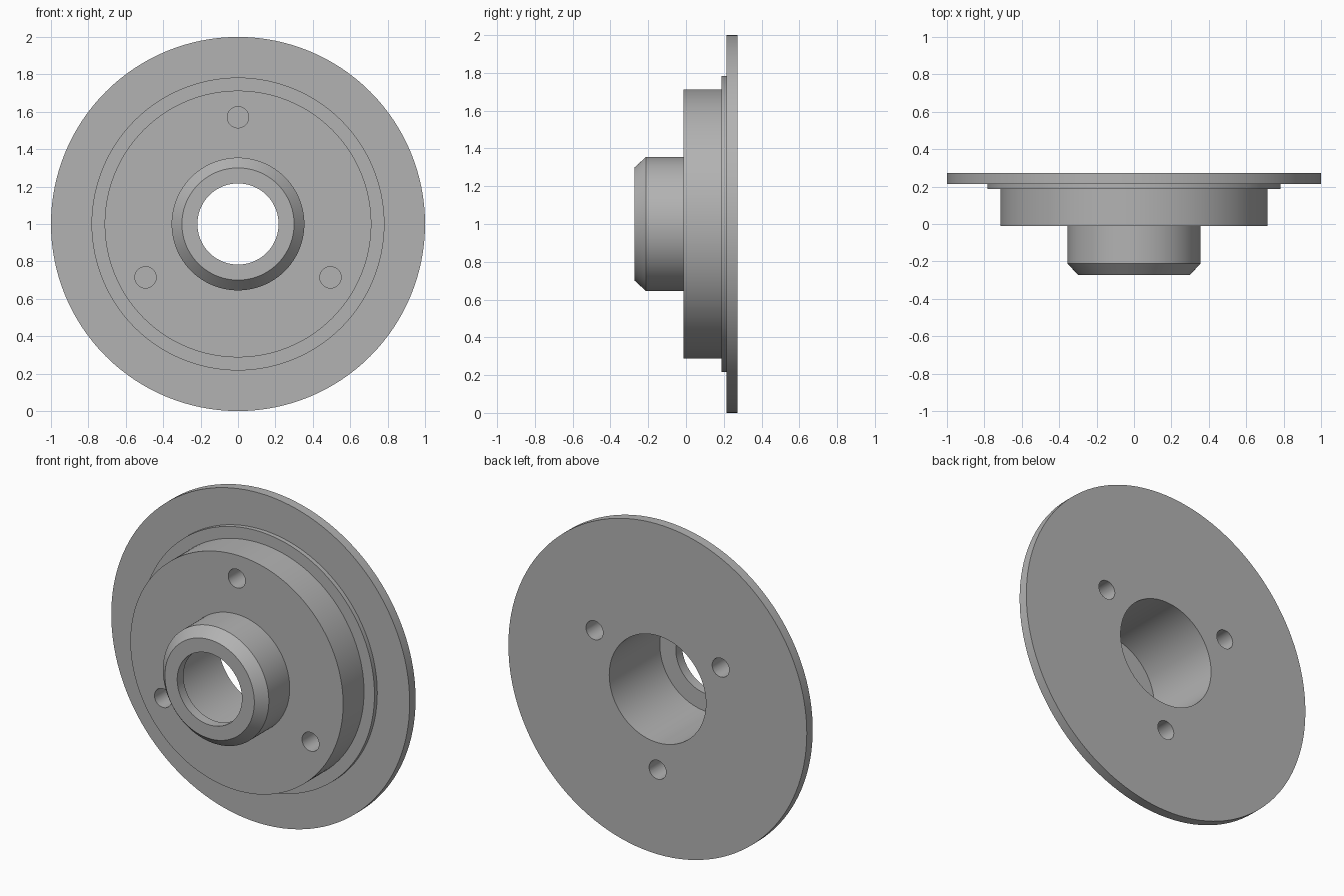
import bpy, bmesh, math
from mathutils import Matrix, Vector

cube = bpy.data.objects.get("Cube")
if cube:
    bpy.data.objects.remove(cube, do_unlink=True)

GREY = (0.45, 0.45, 0.45, 1)
metal = bpy.data.materials.new("plain grey")
metal.use_nodes = True
metal.diffuse_color = GREY
metal.node_tree.nodes["Principled BSDF"].inputs["Base Color"].default_value = GREY

FRONT, BACK = -0.272, 0.272
CENTRE = Vector((0, 0, 1))


def make_object(name, bm):
    bmesh.ops.recalc_face_normals(bm, faces=bm.faces)
    mesh = bpy.data.meshes.new(name)
    bm.to_mesh(mesh)
    bm.free()
    mesh.materials.append(metal)
    obj = bpy.data.objects.new(name, mesh)
    bpy.context.collection.objects.link(obj)
    return obj


def lathe(name, profile, steps=128):
    """Turn a closed (radius, y) profile about the front-to-back axis."""
    bm = bmesh.new()
    verts = [bm.verts.new((r, y, CENTRE.z)) for r, y in profile]
    edges = [bm.edges.new((a, b)) for a, b in zip(verts, verts[1:] + verts[:1])]
    bmesh.ops.spin(bm, geom=verts + edges, cent=CENTRE, axis=(0, 1, 0),
                   angle=math.tau, steps=steps, use_duplicate=False)
    bmesh.ops.remove_doubles(bm, verts=bm.verts, dist=1e-4)
    return make_object(name, bm)


def bolt_hole_cutter(name, face_y, ring, start, depth=0.2, radius=0.057):
    """Three blind holes, centred on one end face and spaced evenly."""
    bm = bmesh.new()
    for i in range(3):
        a = start + i * math.tau / 3
        place = Matrix.Translation(CENTRE + Vector((ring * math.cos(a), face_y, ring * math.sin(a))))
        bmesh.ops.create_cone(bm, cap_ends=True, segments=40, radius1=radius, radius2=radius,
                              depth=2 * depth, matrix=place @ Matrix.Rotation(math.pi / 2, 4, 'X'))
    cutter = make_object(name, bm)
    cutter.hide_render = True
    return cutter


# Flanged hub: chamfered nose, boss, register step, flange and stepped bore
hub = lathe("flanged_hub", [
    (0.217, FRONT), (0.30, FRONT), (0.355, -0.212),
    (0.355, -0.012), (0.713, -0.012),
    (0.713, 0.188), (0.783, 0.188),
    (0.783, 0.215), (1.0, 0.215),
    (1.0, BACK), (0.324, BACK),
    (0.324, -0.212), (0.217, -0.212),
])

# Blind bolt holes in the boss face and in the back face
cutters = [
    bolt_hole_cutter("front_hole_cutter", -0.012, 0.571, math.pi / 2),
    bolt_hole_cutter("back_hole_cutter", BACK, 0.488, -math.pi / 2),
]
bpy.ops.object.select_all(action='DESELECT')
hub.select_set(True)
bpy.context.view_layer.objects.active = hub
for cutter in cutters:
    cut = hub.modifiers.new(cutter.name, 'BOOLEAN')
    cut.operation = 'DIFFERENCE'
    cut.solver = 'EXACT'
    cut.object = cutter
    bpy.ops.object.modifier_apply(modifier=cut.name)
    bpy.data.objects.remove(cutter, do_unlink=True)

bpy.ops.object.shade_smooth_by_angle(angle=math.radians(30))
